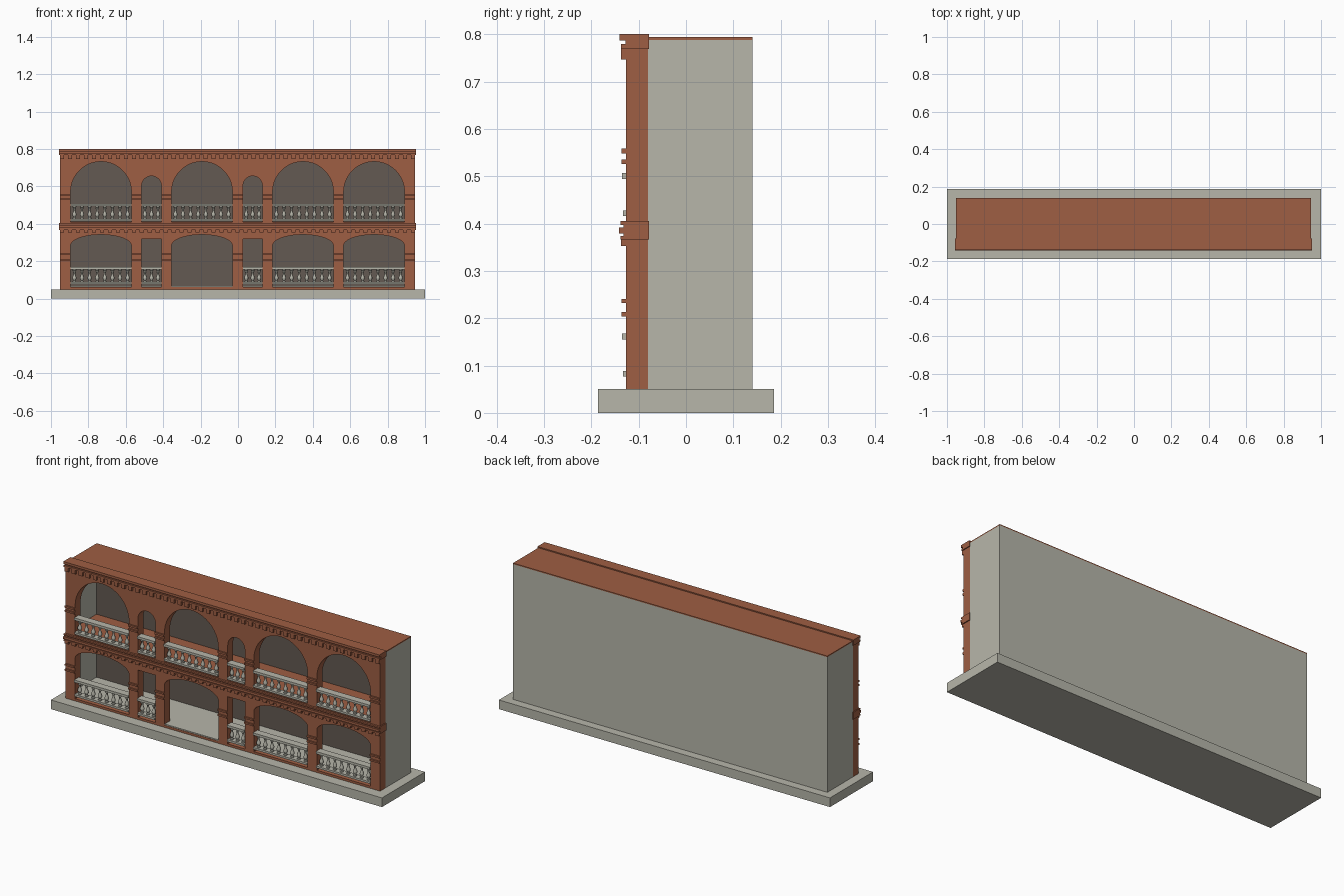
import bpy, bmesh, math

if "Cube" in bpy.data.objects:
    bpy.data.objects.remove(bpy.data.objects["Cube"])


def material(name, rgb):
    m = bpy.data.materials.new(name)
    m.diffuse_color = (*rgb, 1)
    m.use_nodes = True
    m.node_tree.nodes["Principled BSDF"].inputs["Base Color"].default_value = m.diffuse_color
    return m


BRICK = material("brick", (0.342, 0.112, 0.056))
STONE = material("stone", (0.474, 0.468, 0.402))
DARK = material("dark_plaster", (0.127, 0.102, 0.084))

CX = -0.0025                       # building centre
LEFT, RIGHT = CX - 0.9495, CX + 0.9495
WIDE = [(-0.895, -0.57), (-0.355, -0.03), (0.185, 0.51), (0.565, 0.89)]
NARROW = [(-0.515, -0.41), (0.027, 0.13)]
BAYS = sorted(WIDE + NARROW)
DOOR = WIDE[1]


def add_mesh(name, bm, mat):
    me = bpy.data.meshes.new(name)
    bmesh.ops.recalc_face_normals(bm, faces=bm.faces)
    bm.to_mesh(me)
    bm.free()
    me.materials.append(mat)
    ob = bpy.data.objects.new(name, me)
    bpy.context.collection.objects.link(ob)
    return ob


def boxes(name, mat, items):
    """One object from boxes given as x0, x1, y0, y1, z0, z1."""
    bm = bmesh.new()
    for x0, x1, y0, y1, z0, z1 in items:
        vs = bmesh.ops.create_cube(bm, size=1)["verts"]
        for v in vs:
            v.co.x = x0 if v.co.x < 0 else x1
            v.co.y = y0 if v.co.y < 0 else y1
            v.co.z = z0 if v.co.z < 0 else z1
    return add_mesh(name, bm, mat)


def opening(x0, x1, bottom, spring, rise, n=28):
    """Outline of an arched opening, or a rectangle when rise is 0."""
    pts = [(x0, bottom), (x1, bottom)]
    if rise == 0:
        return pts + [(x1, spring), (x0, spring)]
    c, r = (x0 + x1) / 2, (x1 - x0) / 2
    for i in range(n + 1):
        a = math.pi * i / n
        pts.append((c + r * math.cos(a), spring + rise * math.sin(a)))
    return pts


# Front wall: one outline with the arches as holes
outlines = [[(LEFT, 0.05), (RIGHT, 0.05), (RIGHT, 0.79), (LEFT, 0.79)]]
for x0, x1 in WIDE:
    outlines.append(opening(x0, x1, 0.062, 0.283, 0.059))
    outlines.append(opening(x0, x1, 0.41, 0.57, 0.1625))
for x0, x1 in NARROW:
    outlines.append(opening(x0, x1, 0.062, 0.32, 0))
    outlines.append(opening(x0, x1, 0.41, 0.603, 0.0525))
curve = bpy.data.curves.new("front_wall", "CURVE")
curve.dimensions = "2D"
curve.fill_mode = "BOTH"
curve.extrude = 0.0235
for pts in outlines:
    sp = curve.splines.new("POLY")
    sp.points.add(len(pts) - 1)
    for p, (x, z) in zip(sp.points, pts):
        p.co = (x, z, 0, 1)
    sp.use_cyclic_u = True
curve.materials.append(BRICK)
wall = bpy.data.objects.new("front_wall", curve)
bpy.context.collection.objects.link(wall)
wall.rotation_euler.x = math.pi / 2
wall.location.y = -0.1035
bpy.context.view_layer.objects.active = wall
wall.select_set(True)
bpy.ops.object.convert(target="MESH")
bpy.ops.object.shade_smooth_by_angle(angle=math.radians(30))
wall.select_set(False)

# Plinth, shell, floors and roof
boxes("plinth", STONE, [(-1, 1, -0.186, 0.186, 0, 0.05)])
boxes("side_walls", STONE, [(LEFT, LEFT + 0.006, -0.08, 0.14, 0.05, 0.788),
                            (RIGHT - 0.006, RIGHT, -0.08, 0.14, 0.05, 0.788)])
boxes("back_wall", STONE, [(LEFT + 0.006, RIGHT - 0.006, 0.134, 0.14, 0.05, 0.788)])
boxes("inner_back_wall", DARK, [(LEFT + 0.006, RIGHT - 0.006, 0.13, 0.134, 0.05, 0.788)])
boxes("ground_floor", STONE, [(LEFT + 0.006, RIGHT - 0.006, -0.08, 0.13, 0.05, 0.068),
                              (*DOOR, -0.125, -0.08, 0.062, 0.068)])
boxes("upper_floor", BRICK, [(LEFT + 0.006, RIGHT - 0.006, -0.08, 0.13, 0.37, 0.412)])
boxes("roof", BRICK, [(LEFT, RIGHT, -0.08, 0.14, 0.788, 0.794)])

# Cornices: layers of z range and front depth
CL, CR = CX - 0.9545, CX + 0.9545
boxes("middle_cornice", BRICK, [(CL, CR, y, -0.078, z0, z1) for z0, z1, y in
      ((0.366, 0.374, -0.138), (0.374, 0.397, -0.132),
       (0.379, 0.392, -0.142), (0.397, 0.405, -0.138))])
boxes("top_cornice", BRICK, [(CL, CR, y, -0.078, z0, z1) for z0, z1, y in
      ((0.769, 0.779, -0.137), (0.779, 0.787, -0.128), (0.787, 0.80, -0.14))])

# Dentils below both cornices
COUNT = 45
step = (RIGHT - LEFT - 0.022) / (COUNT - 1)
for name, z0, z1 in (("middle_dentils", 0.353, 0.367), ("top_dentils", 0.747, 0.77)):
    boxes(name, BRICK, [(LEFT + i * step, LEFT + i * step + 0.022, -0.137, -0.126, z0, z1)
                        for i in range(COUNT)])

# Paired string bands across each pier
edges = [LEFT] + [x for bay in BAYS for x in bay] + [RIGHT]
piers = list(zip(edges[0::2], edges[1::2]))
boxes("pier_bands", BRICK, [(x0, x1, -0.136, -0.126, z0, z1) for x0, x1 in piers
      for z0, z1 in ((0.204, 0.213), (0.232, 0.241), (0.526, 0.535), (0.548, 0.558))])

# Balustrades: two rails and turned balusters in every bay but the door
PROFILE = [(0.009, 0.0), (0.009, 0.08), (0.005, 0.13), (0.011, 0.28), (0.011, 0.38),
           (0.005, 0.62), (0.005, 0.74), (0.009, 0.82), (0.006, 0.88), (0.010, 0.92),
           (0.010, 1.0)]
SIDES = 10
YC = -0.115


def baluster(bm, x, z0, z1):
    rings = []
    for r, t in PROFILE:
        rings.append([bm.verts.new((x + r * math.cos(math.tau * k / SIDES),
                                    YC + r * math.sin(math.tau * k / SIDES),
                                    z0 + t * (z1 - z0))) for k in range(SIDES)])
    for a, b in zip(rings, rings[1:]):
        for k in range(SIDES):
            j = (k + 1) % SIDES
            bm.faces.new((a[k], a[j], b[j], b[k]))


for storey, base in (("lower", 0.077), ("upper", 0.416)):
    bays = [b for b in BAYS if storey == "upper" or b != DOOR]
    top = base + 0.091
    rails = []
    bm = bmesh.new()
    for x0, x1 in bays:
        rails.append((x0, x1, -0.133, -0.097, base, base + 0.011))
        rails.append((x0, x1, -0.135, -0.095, top - 0.013, top))
        n = 8 if x1 - x0 > 0.2 else 3
        for i in range(n):
            baluster(bm, x0 + (i + 0.5) * (x1 - x0) / n, base + 0.011, top - 0.013)
    boxes(storey + "_rails", STONE, rails)
    ob = add_mesh(storey + "_balusters", bm, STONE)
    bpy.context.view_layer.objects.active = ob
    ob.select_set(True)
    bpy.ops.object.shade_smooth_by_angle(angle=math.radians(40))
    ob.select_set(False)
